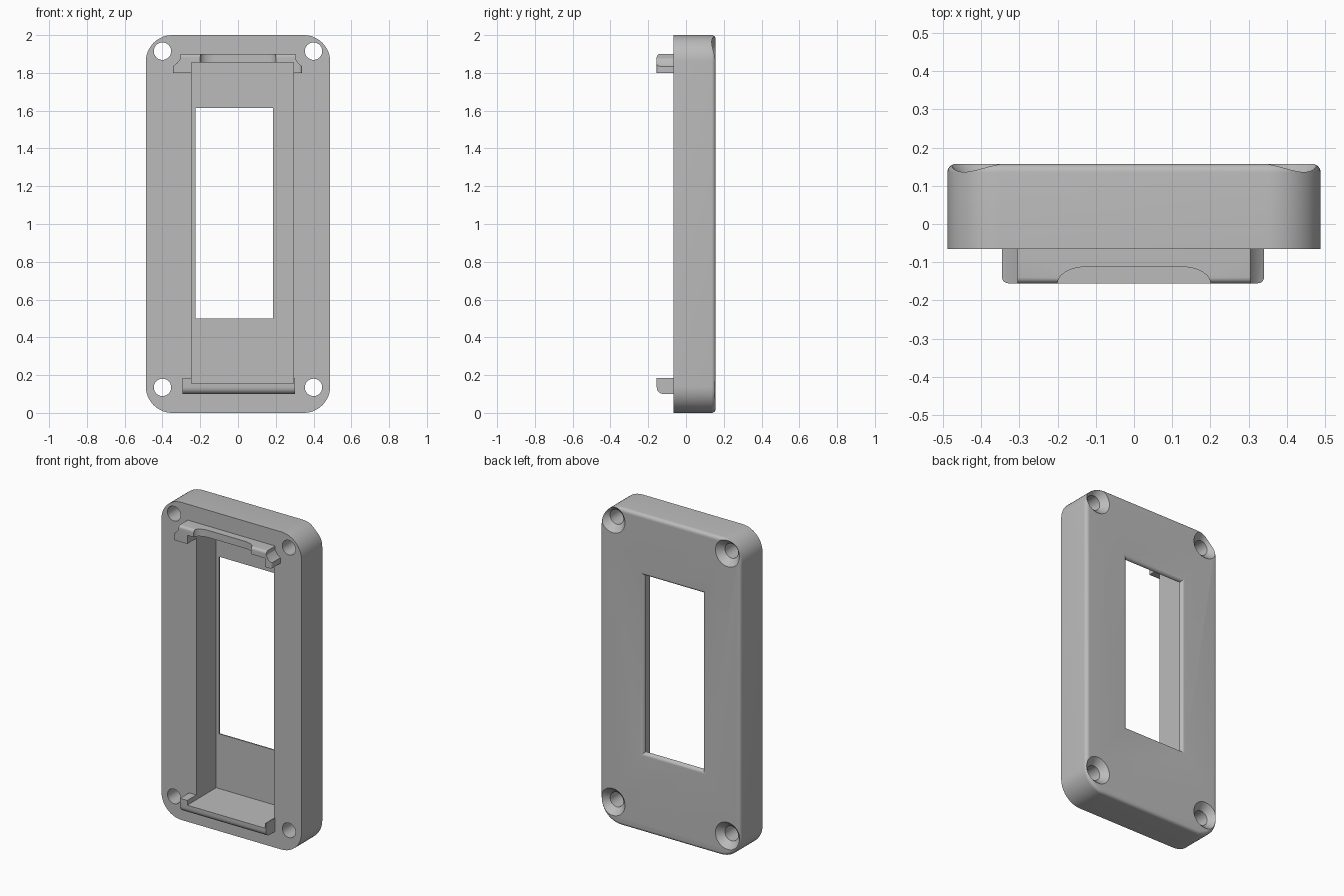
import bpy, bmesh, math
from mathutils import Vector, Matrix

if "Cube" in bpy.data.objects:
    bpy.data.objects.remove(bpy.data.objects["Cube"])

FRONT, BACK, FLOOR, LIP = -0.065, 0.157, 0.133, -0.155

grey = bpy.data.materials.new("plain grey")
grey.use_nodes = True
grey.diffuse_color = (0.5, 0.5, 0.5, 1)
grey.node_tree.nodes["Principled BSDF"].inputs["Base Color"].default_value = (0.5, 0.5, 0.5, 1)


def finish(name, bm):
    bmesh.ops.recalc_face_normals(bm, faces=bm.faces)
    mesh = bpy.data.meshes.new(name)
    bm.to_mesh(mesh)
    bm.free()
    mesh.materials.append(grey)
    obj = bpy.data.objects.new(name, mesh)
    bpy.context.collection.objects.link(obj)
    return obj


def loft(name, rings):
    """Skin a list of closed rings and cap both ends."""
    bm = bmesh.new()
    loops = [[bm.verts.new(p) for p in ring] for ring in rings]
    for a, b in zip(loops, loops[1:]):
        for i in range(len(a)):
            j = (i + 1) % len(a)
            bm.faces.new((a[i], a[j], b[j], b[i]))
    bm.faces.new(loops[0])
    bm.faces.new(loops[-1])
    return finish(name, bm)


def rect(x0, x1, z0, z1, y):
    return [(x0, y, z0), (x1, y, z0), (x1, y, z1), (x0, y, z1)]


def rounded_rect(hx, hz, r, y, steps=12):
    ring = []
    for k, (sx, sz) in enumerate([(1, 1), (-1, 1), (-1, -1), (1, -1)]):
        for i in range(steps + 1):
            a = math.pi / 2 * (k + i / steps)
            ring.append((sx * (hx - r) + r * math.cos(a), y,
                         1 + sz * (hz - r) + r * math.sin(a)))
    return ring


def circle(x, z, r, y, n=40):
    return [(x + r * math.cos(math.tau * i / n), y, z + r * math.sin(math.tau * i / n))
            for i in range(n)]


def cut(obj, cutter):
    mod = obj.modifiers.new("cut", "BOOLEAN")
    mod.operation, mod.solver, mod.object = "DIFFERENCE", "EXACT", cutter
    cutter.hide_render = True
    bpy.context.view_layer.objects.active = obj
    bpy.ops.object.modifier_apply(modifier=mod.name)
    bpy.data.objects.remove(cutter)


def smooth(obj):
    bpy.ops.object.select_all(action="DESELECT")
    obj.select_set(True)
    bpy.context.view_layer.objects.active = obj
    bpy.ops.object.shade_smooth_by_angle(angle=math.radians(30))


# Housing plate with a rounded back rim
R = 0.022
quarter = [math.pi / 2 * i / 6 for i in range(7)]
rings = [rounded_rect(0.488, 1, 0.14, FRONT)]
for a in quarter:
    d = R * (1 - math.cos(a))
    rings.append(rounded_rect(0.488 - d, 1 - d, 0.14 - d, BACK - R + R * math.sin(a)))
housing = loft("housing", rings)

# Deep pocket open to the front
cut(housing, loft("pocket", [rect(-0.245, 0.295, 0.155, 1.855, y) for y in (-0.2, FLOOR)]))

# Window whose back edge flares outwards
rings = [rect(-0.225, 0.185, 0.5, 1.615, 0.05)]
F = BACK - FLOOR - 0.002
for a in quarter:
    d = F * (1 - math.cos(a))
    rings.append(rect(-0.225 - d, 0.185 + d, 0.5 - d, 1.615 + d, BACK - F + F * math.sin(a)))
rings.append(rect(-0.225 - F, 0.185 + F, 0.5 - F, 1.615 + F, 0.2))
cut(housing, loft("window", rings))

# Countersunk screw holes
for x in (-0.4, 0.4):
    for z in (0.135, 1.915):
        cut(housing, loft("screw_hole", [circle(x, z, r, y) for r, y in
            ((0.046, -0.2), (0.046, 0.118), (0.085, BACK), (0.095, BACK + 0.01))]))
smooth(housing)


def clip(name, outline, radius, rule):
    """Extrude an x-z outline forward and round the front edges picked by rule."""
    bm = bmesh.new()
    face = bm.faces.new([bm.verts.new((x, FRONT, z)) for x, z in outline])
    out = bmesh.ops.extrude_face_region(bm, geom=[face], use_keep_orig=True)
    moved = [g for g in out["geom"] if isinstance(g, bmesh.types.BMVert)]
    bmesh.ops.translate(bm, verts=moved, vec=(0, LIP - FRONT, 0))
    bmesh.ops.recalc_face_normals(bm, faces=bm.faces)
    edges = [e for e in bm.edges if all(v.co.y < LIP + 0.001 for v in e.verts)
             and rule((e.verts[0].co + e.verts[1].co) / 2)]
    bmesh.ops.bevel(bm, geom=edges, offset=radius, segments=5, profile=0.5, affect="EDGES")
    return finish(name, bm)


# Upper clip with hooked ends and a scooped middle
upper = clip("upper_clip",
             [(-0.345, 1.8), (-0.245, 1.8), (-0.245, 1.855), (0.295, 1.855), (0.295, 1.8),
              (0.34, 1.8), (0.34, 1.835), (0.32, 1.85), (0.305, 1.875), (0.305, 1.9),
              (-0.305, 1.9), (-0.305, 1.875), (-0.325, 1.85), (-0.345, 1.835)],
             0.016, lambda c: c.z > 1.89 or c.x < -0.34 or c.x > 0.335)
side = [(0.2 - 0.075 * (1 - math.cos(a)), LIP + 0.043 * math.sin(a)) for a in quarter]
scoop = [(0.2, LIP - 0.05)] + side
scoop += [(-x, y) for x, y in reversed(scoop)]
cut(upper, loft("scoop", [[(x, y, z) for x, y in scoop] for z in (1.7, 2)]))
smooth(upper)

# Lower clip with a rounded underside
lower = clip("lower_clip",
             [(-0.295, 0.1), (0.302, 0.1), (0.302, 0.185), (0.295, 0.185), (0.295, 0.155),
              (-0.245, 0.155), (-0.245, 0.185), (-0.295, 0.185)],
             0.035, lambda c: c.z < 0.11)
smooth(lower)
